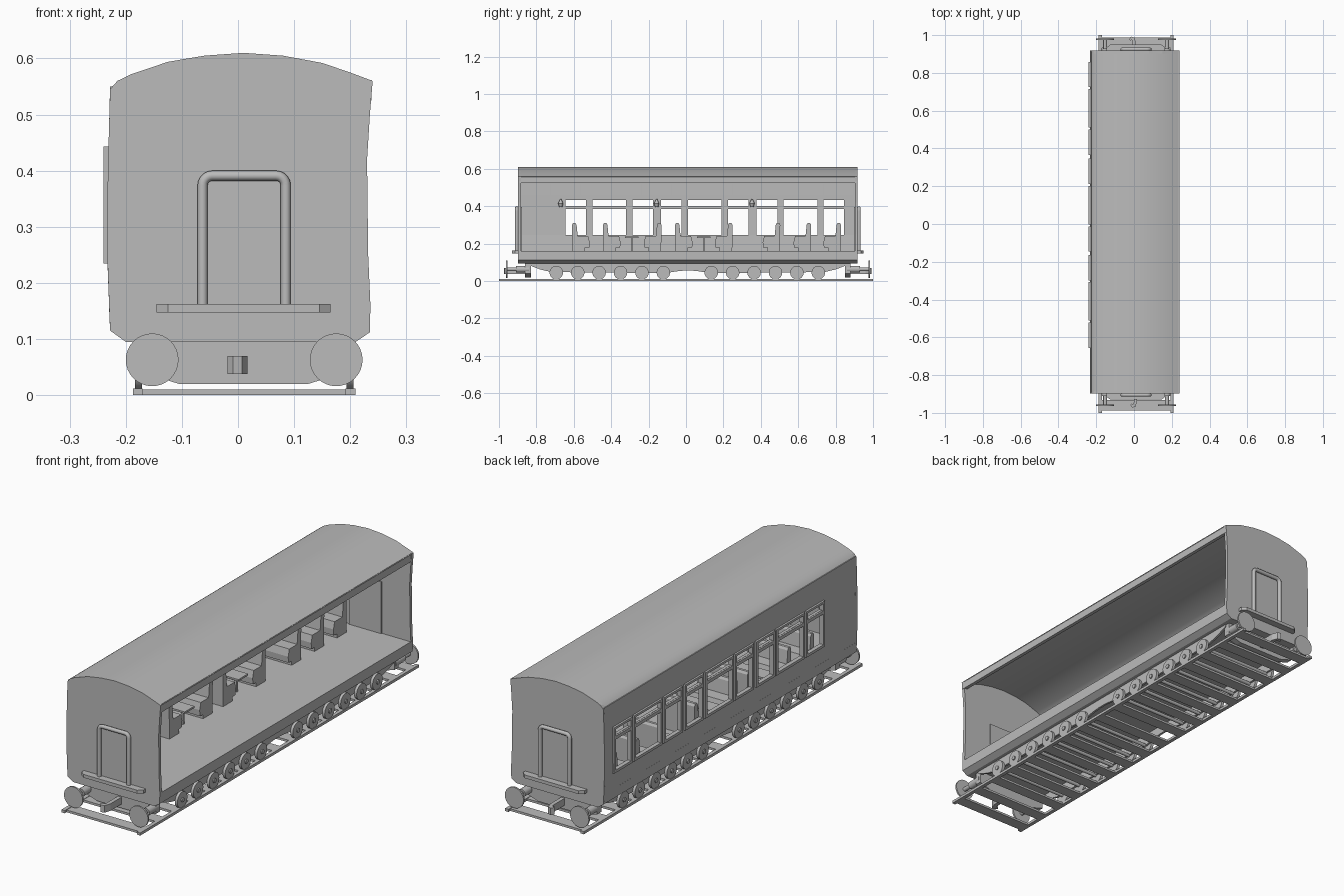
import bpy, bmesh, math
from mathutils import Vector, Matrix

if "Cube" in bpy.data.objects:
    bpy.data.objects.remove(bpy.data.objects["Cube"])

CX, CY = 0.01, 0.01          # centre lines of the vehicle
grey = bpy.data.materials.new("plain grey")
grey.diffuse_color = (0.5, 0.5, 0.5, 1)
grey.use_nodes = True
grey.node_tree.nodes["Principled BSDF"].inputs["Base Color"].default_value = grey.diffuse_color


def finish(name, bm, smooth=False):
    bmesh.ops.recalc_face_normals(bm, faces=bm.faces)
    me = bpy.data.meshes.new(name)
    bm.to_mesh(me)
    bm.free()
    ob = bpy.data.objects.new(name, me)
    bpy.context.collection.objects.link(ob)
    me.materials.append(grey)
    if smooth:
        activate(ob)
        bpy.ops.object.shade_smooth_by_angle(angle=math.radians(35))
    return ob


def activate(ob):
    bpy.ops.object.select_all(action='DESELECT')
    ob.select_set(True)
    bpy.context.view_layer.objects.active = ob


def add_box(bm, x0, x1, y0, y1, z0, z1):
    m = Matrix.Translation(((x0 + x1) / 2, (y0 + y1) / 2, (z0 + z1) / 2))
    bmesh.ops.create_cube(bm, size=1, matrix=m @ Matrix.Diagonal((x1 - x0, y1 - y0, z1 - z0, 1)))


def boxes(name, items):
    bm = bmesh.new()
    for b in items:
        add_box(bm, *b)
    return finish(name, bm)


def add_cyl(bm, p, q, r, r2=None, n=24):
    p, q = Vector(p), Vector(q)
    rot = (q - p).to_track_quat('Z', 'Y').to_matrix().to_4x4()
    bmesh.ops.create_cone(bm, cap_ends=True, segments=n, radius1=r, radius2=r if r2 is None else r2,
                          depth=(q - p).length, matrix=Matrix.Translation((p + q) / 2) @ rot)


def prism(name, pts, place, a, b, smooth=False):
    """Extrude a 2D outline between a and b; place(u, v, t) gives the 3D point."""
    bm = bmesh.new()
    lo = [bm.verts.new(place(u, v, a)) for u, v in pts]
    hi = [bm.verts.new(place(u, v, b)) for u, v in pts]
    bm.faces.new(lo)
    bm.faces.new(hi)
    for i in range(len(pts)):
        j = (i + 1) % len(pts)
        bm.faces.new((lo[i], lo[j], hi[j], hi[i]))
    return finish(name, bm, smooth)


along_y = lambda u, v, t: (u, t, v)
along_x = lambda u, v, t: (t, u, v)
along_z = lambda u, v, t: (u, v, t)
Y0, Y1 = CY - 0.908, CY + 0.908

# ---- body shell: floor, ends, roof, valance over the open side
roof = [(0.24, 0.56), (0.20, 0.575), (0.15, 0.592), (0.08, 0.605), (0.01, 0.61), (-0.06, 0.605),
        (-0.125, 0.594), (-0.19, 0.572), (-0.215, 0.56), (-0.228, 0.545)]
base = [(-0.228, 0.115), (-0.2, 0.095), (0.21, 0.095), (0.235, 0.112)]
right_edge = [(0.236, 0.16), (0.232, 0.25), (0.23, 0.42), (0.235, 0.5)]
left_edge = [(-0.232, 0.4), (-0.233, 0.25)]
outline = base + right_edge + roof + left_edge
prism("front_end_wall", outline, along_y, Y0, Y0 + 0.015)
prism("back_end_wall", outline, along_y, Y1 - 0.015, Y1)
prism("floor", base + [(0.236, 0.16), (-0.23, 0.16)], along_y, Y0 + 0.005, Y1 - 0.005)
inner = [(CX + (x - CX) * 0.95, z - 0.014) for x, z in reversed(roof)]
prism("roof", roof + inner, along_y, Y0 + 0.002, Y1 - 0.002, True)
boxes("open_side_valance", [(0.222, 0.238, Y0 + 0.005, Y1 - 0.005, 0.525, 0.562)])

# ---- left wall with three groups of narrow / wide / narrow windows
windows = [(c + a, c + b) for c in (-0.41, 0.10, 0.612)
           for a, b in ((-0.236, -0.122), (-0.092, 0.092), (0.122, 0.236))]
ys = [Y0 + 0.005] + [y for w in windows for y in w] + [Y1 - 0.005]
zs = [0.115, 0.245, 0.385, 0.402, 0.435, 0.55]
wx = [-0.228, -0.233, -0.232, -0.232, -0.231, -0.228]
bm = bmesh.new()
grid = [[bm.verts.new((x, y, z)) for z, x in zip(zs, wx)] for y in ys]
for i in range(len(ys) - 1):
    for j in range(len(zs) - 1):
        if not (i % 2 == 1 and j in (1, 3)):
            bm.faces.new((grid[i][j], grid[i + 1][j], grid[i + 1][j + 1], grid[i][j + 1]))
wall = finish("window_wall", bm)
sol = wall.modifiers.new("thickness", 'SOLIDIFY')
sol.thickness = 0.014
# pick the side that thickens toward the interior
sol.offset = -1 if wall.data.polygons[0].normal.x < 0 else 1

frames = []
for a, b in windows:
    X = (-0.24, -0.222)
    frames += [(*X, a - 0.010, a + 0.002, 0.235, 0.443), (*X, b - 0.002, b + 0.010, 0.235, 0.443),
               (*X, a, b, 0.235, 0.247), (*X, a, b, 0.433, 0.443), (*X, a, b, 0.386, 0.401)]
boxes("window_frames", frames)

# ---- interior: wall panels, lamps, inner doors
step = 1.785 / 11
boxes("wall_panels", [(-0.22, -0.211, -0.888 + i * step + 0.003, -0.888 + (i + 1) * step - 0.003,
                       0.46, 0.52) for i in range(11)])
bm = bmesh.new()
for y in (-0.67, -0.157, 0.353):
    add_cyl(bm, (-0.205, y, 0.395), (-0.205, y, 0.415), 0.008, 0.014, 12)
    add_cyl(bm, (-0.205, y, 0.415), (-0.205, y, 0.438), 0.014, 0.003, 12)
    add_cyl(bm, (-0.222, y, 0.412), (-0.205, y, 0.412), 0.005, None, 8)
finish("wall_lamps", bm, True)
boxes("inner_doors", [(-0.07, 0.09, Y0 + 0.01, Y0 + 0.02, 0.16, 0.395),
                      (-0.07, 0.09, Y1 - 0.02, Y1 - 0.01, 0.16, 0.395)])

# ---- seats: position of the back, facing direction
for k, (y, d) in enumerate([(-0.595, 1), (-0.43, 1), (-0.145, -1), (-0.045, 1),
                            (0.235, -1), (0.49, -1), (0.655, -1), (0.815, -1)]):
    prof = [(-0.012, 0.16), (0.055, 0.16), (0.055, 0.178), (0.078, 0.18), (0.080, 0.208),
            (0.072, 0.24), (0.016, 0.24), (0.010, 0.30), (0.004, 0.311), (-0.008, 0.311), (-0.014, 0.30)]
    prism("seat_%d" % (k + 1), [(y + d * u, v) for u, v in prof], along_x, -0.217, -0.035)
for k, y in enumerate((-0.29, 0.095)):
    boxes("table_%d" % (k + 1), [(-0.217, -0.04, y - 0.035, y + 0.035, 0.229, 0.237),
                                 (-0.08, -0.07, y - 0.005, y + 0.005, 0.16, 0.23)])

# ---- parts repeated on both ends
for s, end in ((-1, "front"), (1, "back")):
    Y = lambda d: CY + s * d
    # rounded door surround tube
    path = [(-0.063, 0.16)]
    for cx, a0 in ((-0.046, 180), (0.068, 90)):
        path += [(cx + 0.017 * math.cos(math.radians(a0 - t)), 0.374 + 0.017 * math.sin(math.radians(a0 - t)))
                 for t in range(0, 91, 18)]
    path.append((0.085, 0.16))
    cu = bpy.data.curves.new(end + "_door_surround", 'CURVE')
    cu.dimensions = '3D'
    cu.bevel_depth = 0.009
    cu.bevel_resolution = 3
    sp = cu.splines.new('POLY')
    sp.points.add(len(path) - 1)
    for p, (x, z) in zip(sp.points, path):
        p.co = (x, Y(0.915), z, 1)
    ob = bpy.data.objects.new(end + "_door_surround", cu)
    bpy.context.collection.objects.link(ob)
    cu.materials.append(grey)
    activate(ob)
    bpy.ops.object.convert(target='MESH')
    bpy.ops.object.shade_smooth_by_angle(angle=math.radians(40))
    # step below the door
    prism(end + "_step", [(-0.145, Y(0.9)), (-0.145, Y(0.925)), (-0.125, Y(0.94)), (0.145, Y(0.94)),
                          (0.165, Y(0.925)), (0.165, Y(0.9))], along_z, 0.147, 0.162)
    # headstock beam
    prism(end + "_headstock", [(-0.17, 0.1), (-0.17, 0.04), (-0.105, 0.02), (0.125, 0.02),
                               (0.19, 0.04), (0.19, 0.1)], along_y, Y(0.84), Y(0.87))
    # buffers
    bm = bmesh.new()
    for x in (-0.153, 0.175):
        add_cyl(bm, (x, Y(0.965), 0.063), (x, Y(0.973), 0.063), 0.047, None, 32)
        add_cyl(bm, (x, Y(0.90), 0.063), (x, Y(0.966), 0.063), 0.010, None, 16)
        add_cyl(bm, (x, Y(0.85), 0.063), (x, Y(0.92), 0.063), 0.018, None, 16)
    finish(end + "_buffers", bm, True)
    # coupling hook
    hook = [(-0.004, 0.86), (-0.004, 0.955), (-0.010, 0.965), (-0.016, 0.96), (-0.022, 0.968),
            (-0.012, 0.982), (0.004, 0.978), (0.014, 0.95), (0.014, 0.86)]
    prism(end + "_hook", [(u - s * 0.003, Y(d)) for u, d in hook], along_z, 0.038, 0.07)

# ---- running gear: side frames, wheels, axles
half = [(0.85, 0.1), (0.85, 0.085), (0.79, 0.062), (0.73, 0.048), (0.12, 0.042), (0.06, 0.052), (0.02, 0.056)]
frame = [(CY - d, z) for d, z in half] + [(CY + d, z) for d, z in reversed(half)]
prism("left_side_frame", frame, along_x, -0.172, -0.162)
prism("right_side_frame", frame, along_x, 0.184, 0.194)
bm = bmesh.new()
for s in (-1, 1):
    for i in range(6):
        y = CY - 0.003 + s * (0.128 + i * 0.1145)
        add_cyl(bm, (-0.168, y, 0.045), (0.19, y, 0.045), 0.008, None, 12)
        for x, o in ((-0.178, -1), (0.2, 1)):
            add_cyl(bm, (x - o * 0.007, y, 0.045), (x + o * 0.006, y, 0.045), 0.036, None, 28)
            add_cyl(bm, (x, y, 0.045), (x + o * 0.011, y, 0.045), 0.010, None, 12)
finish("wheels", bm, True)

# ---- track
boxes("rails", [(-0.187, -0.170, -1, 1, 0, 0.012), (0.192, 0.209, -1, 1, 0, 0.012)])
boxes("sleepers", [(-0.172, 0.194, y - 0.027, y + 0.027, 0, 0.010)
                   for y in (-0.96 + i * 0.12 for i in range(17))])
